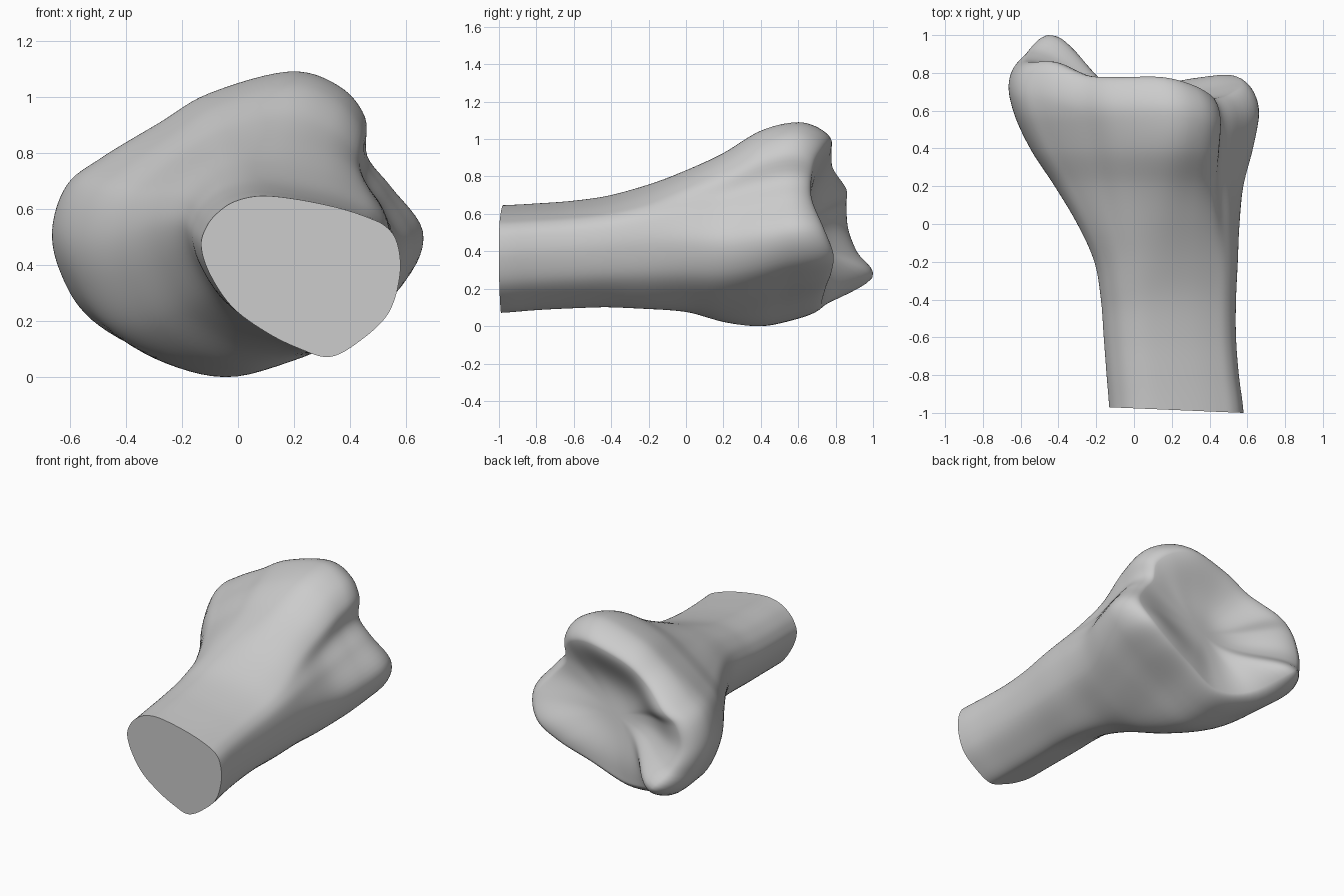
import bpy
import bmesh
import math

default_cube = bpy.data.objects.get("Cube")
if default_cube:
    bpy.data.objects.remove(default_cube, do_unlink=True)

SEGMENTS = 108        # vertices around each ring
SHAFT_RINGS = 70      # rings from the cut end to the joint rim
BOWL_RINGS = 26       # rings inside the hollow joint face
FILLET = 0.2          # length of the rounded lip
INSET = 0.15          # how far the lip rolls inward
BOWL_CENTRE = (0.03, 0.52)

# Matching outline points: shaft x, z; head x, z; rim position along y
OUTLINE = [
    (-.13, .47, -.67, .50, .87), (-.11, .54, -.62, .67, .86),
    (-.07, .59, -.50, .77, .86), (-.01, .63, -.30, .90, .79),
    (.08, .65, -.12, 1.01, .78), (.20, .64, .17, 1.09, .78),
    (.35, .61, .35, 1.04, .74), (.46, .575, .45, .93, .69),
    (.53, .54, .46, .79, .67), (.57, .48, .55, .67, .68),
    (.58, .37, .66, .50, .74), (.54, .23, .60, .33, .79),
    (.44, .13, .43, .21, .78), (.33, .07, .20, .11, .75),
    (.22, .10, -.07, 0, .73), (.10, .16, -.32, .04, .79),
    (-.02, .25, -.52, .16, 1.0), (-.10, .37, -.63, .33, .92),
]

# Extents of the bone at even steps along its length
X_MIN = [-.13, -.145, -.16, -.175, -.21, -.30, -.42, -.55, -.64, -.675, -.66]
X_MAX = [.58, .555, .54, .54, .55, .56, .58, .63, .665, .66, .64]
Z_MIN = [.075, .09, .10, .105, .09, .06, .01, 0, .04, .06, .08]
Z_MAX = [.65, .66, .675, .705, .765, .845, .935, 1.05, 1.095, 1.07, 1.05]


def spline(a, b, c, d, t):
    """Smooth curve from b to c."""
    return b + 0.5 * t * (c - a + t * (2 * a - 5 * b + 4 * c - d
                                       + t * (3 * (b - c) + d - a)))


def along(table, y):
    """Read an extent table at a position along the bone."""
    last = len(table) - 1
    pos = min(max((y + 1) / 2 * last, 0), last - 0.0001)
    i = int(pos)
    picks = [table[min(max(i + k, 0), last)] for k in (-1, 0, 1, 2)]
    return spline(*picks, pos - i)


def around(column, s):
    """Read one outline column at a position round the closed outline."""
    n = len(OUTLINE)
    pos = s * n
    i = int(pos)
    picks = [OUTLINE[(i + k) % n][column] for k in (-1, 0, 1, 2)]
    return spline(*picks, pos - i)


def smooth(t):
    t = min(max(t, 0), 1)
    return t * t * (3 - 2 * t)


def normalised(column):
    """One outline column rescaled to run from zero to one."""
    values = [around(column, j / SEGMENTS) for j in range(SEGMENTS)]
    low, high = min(values), max(values)
    return [(v - low) / (high - low) for v in values]


shaft_x, shaft_z, head_x, head_z = [normalised(c) for c in range(4)]
rim = [around(4, j / SEGMENTS) for j in range(SEGMENTS)]
top_rim = max(rim)
rim = [r / top_rim for r in rim]


def surface_point(j, y):
    """Point on the outside of the bone, before the lip is rolled in."""
    w = smooth((y + 0.38) / 0.92)
    u = shaft_x[j] * (1 - w) + head_x[j] * w
    v = shaft_z[j] * (1 - w) + head_z[j] * w
    x = along(X_MIN, y) + u * (along(X_MAX, y) - along(X_MIN, y))
    z = along(Z_MIN, y) + v * (along(Z_MAX, y) - along(Z_MIN, y))
    return x, z


def pull_in(x, z, k):
    cx, cz = BOWL_CENTRE
    return cx + (x - cx) * k, cz + (z - cz) * k


def bowl_floor(z):
    """Depth of the hollow, sloping back toward the top."""
    return 0.68 - 0.15 * (z - BOWL_CENTRE[1])


bm = bmesh.new()
rings = []

# Shaft and flared head, ending in a rounded lip
for i in range(SHAFT_RINGS + 1):
    s = math.sin(i / SHAFT_RINGS * math.pi / 2)
    ring = []
    for j in range(SEGMENTS):
        start = -0.983 - 0.03 * (shaft_x[j] - 0.43)
        y = start + (rim[j] - start) * s
        x, z = surface_point(j, y)
        q = min(max(1 - (rim[j] - y) / FILLET, 0), 1)
        x, z = pull_in(x, z, 1 - INSET * (1 - math.sqrt(1 - q * q)))
        ring.append(bm.verts.new((x, y, z)))
    rings.append(ring)

# Hollow joint face with a broad smooth floor
lip = [v.co.copy() for v in rings[-1]]
for i in range(1, BOWL_RINGS):
    k = 1 - i / BOWL_RINGS
    ring = []
    for p in lip:
        x, z = pull_in(p.x, p.z, k)
        floor = bowl_floor(z)
        y = floor + (p.y - floor) * smooth(k) ** 1.9
        ring.append(bm.verts.new((x, y, z)))
    rings.append(ring)

for a, b in zip(rings, rings[1:]):
    for j in range(SEGMENTS):
        n = (j + 1) % SEGMENTS
        bm.faces.new((a[j], a[n], b[n], b[j]))

# Flat cut end and centre of the hollow
bm.faces.new(rings[0])
cx, cz = BOWL_CENTRE
centre = bm.verts.new((cx, bowl_floor(cz), cz))
for j in range(SEGMENTS):
    bm.faces.new((rings[-1][j], rings[-1][(j + 1) % SEGMENTS], centre))
bmesh.ops.recalc_face_normals(bm, faces=bm.faces[:])

# Rest the bone on the ground
lowest = min(v.co.z for v in bm.verts)
for v in bm.verts:
    v.co.z -= lowest

mesh = bpy.data.meshes.new("bone_end")
bm.to_mesh(mesh)
bm.free()
bone = bpy.data.objects.new("bone_end", mesh)
bpy.context.collection.objects.link(bone)

# Plain grey material
grey = bpy.data.materials.new("plain grey")
grey.use_nodes = True
colour = (0.6, 0.6, 0.6, 1)
grey.diffuse_color = colour
grey.node_tree.nodes["Principled BSDF"].inputs["Base Color"].default_value = colour
mesh.materials.append(grey)

# Smooth bone with a crisp edge round the cut end
bpy.ops.object.select_all(action='DESELECT')
bone.select_set(True)
bpy.context.view_layer.objects.active = bone
bpy.ops.object.shade_smooth_by_angle(angle=math.radians(50))
